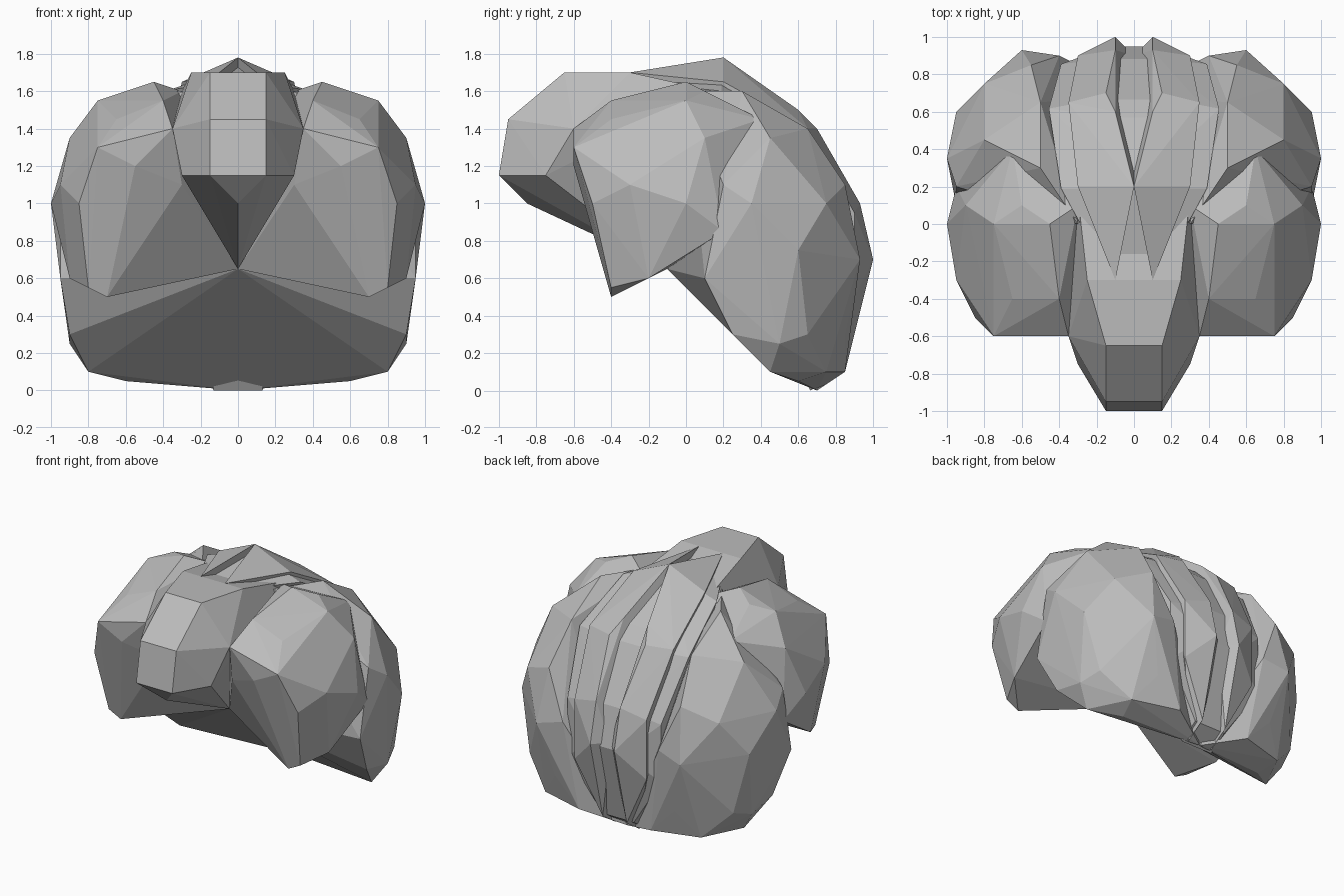
import bpy
import bmesh

cube = bpy.data.objects.get("Cube")
if cube:
    bpy.data.objects.remove(cube)

hair_grey = bpy.data.materials.new("hair grey")
hair_grey.use_nodes = True
colour = (.5, .5, .5, 1)
hair_grey.diffuse_color = colour
hair_grey.node_tree.nodes["Principled BSDF"].inputs["Base Color"].default_value = colour


def hair_lock(name, points):
    """Build one faceted lock of hair as the hull of its corner points."""
    bm = bmesh.new()
    for point in points:
        bm.verts.new(point)
    bmesh.ops.convex_hull(bm, input=bm.verts[:])
    loose = [vert for vert in bm.verts if not vert.link_faces]
    bmesh.ops.delete(bm, geom=loose, context="VERTS")
    bmesh.ops.recalc_face_normals(bm, faces=bm.faces[:])
    mesh = bpy.data.meshes.new(name)
    bm.to_mesh(mesh)
    bm.free()
    mesh.materials.append(hair_grey)
    lock = bpy.data.objects.new(name, mesh)
    bpy.context.collection.objects.link(lock)


def mirrored(points):
    return [(-x, y, z) for x, y, z in points]


def hair_pair(name, points):
    """Build the left lock and its mirror image on the right."""
    hair_lock("left_" + name, points)
    hair_lock("right_" + name, mirrored(points))


# The point on the forehead line where all the locks meet
root = (0, -.1, .65)

# Swept front lock, overhanging the forehead
quiff_half = [
    root, (0, -.85, 1), (.15, -1, 1.15), (.3, -.75, 1.15), (.15, -.95, 1.45),
    (.35, -.6, 1.4), (.15, -.65, 1.7), (.25, -.3, 1.7), (.3, .15, 1.6),
]
hair_lock("quiff", quiff_half + mirrored(quiff_half))

# Full locks over the temples, ending in the sideburns
hair_pair("temple", [
    root, (.7, -.4, .5), (.8, -.4, .55), (.9, -.2, .6), (.95, .2, .85),
    (.3, -.5, 1.1), (.55, -.6, 1.2), (.35, -.6, 1.4), (.75, -.6, 1.3),
    (.85, -.5, 1), (.95, -.3, 1.1), (1, 0, 1), (.9, .1, 1.35),
    (.65, -.4, 1.45), (.4, -.4, 1.55), (.75, 0, 1.55), (.45, 0, 1.65),
    (.3, .1, 1.6), (.6, .1, 1.6), (.65, .4, 1.45),
])

# Broad locks from the crown down to the neck
hair_pair("side_back", [
    root, (0, .7, 0), (.6, .6, .05), (.8, .45, .1), (.65, .75, .1),
    (.3, .85, .1), (.9, .25, .3), (.9, .5, .25), (.85, .65, .3),
    (.5, .85, .3), (.95, .1, .6), (.95, .6, .75), (.6, .93, .7),
    (.4, .9, .75), (1, .35, 1), (.8, .75, 1), (.55, .85, 1.1),
    (.95, .2, 1.1), (.8, .45, 1.35), (.5, .65, 1.4), (.5, .3, 1.6),
    (.3, 0, 1.6),
])

# Ridges either side of the middle groove
ridge = [
    (.1, .7, 0), (.1, .85, .1), (.3, .9, .5), (0, .9, .7), (.1, 1, .7),
    (.1, .93, 1), (.3, .9, .95), (0, .2, 1), (.15, .7, 1.4),
    (.35, .65, 1.4), (.1, .6, 1.5), (.3, .2, 1.65), (0, .2, 1.78),
    (.1, -.3, 1.7),
]
hair_pair("centre_back", ridge)

# Scalp filling the bottoms of the grooves, just beneath the ridges
scalp_half = [(x * 1.3, y * .95, z * .97) for x, y, z in ridge]
hair_lock("scalp", scalp_half + mirrored(scalp_half))
